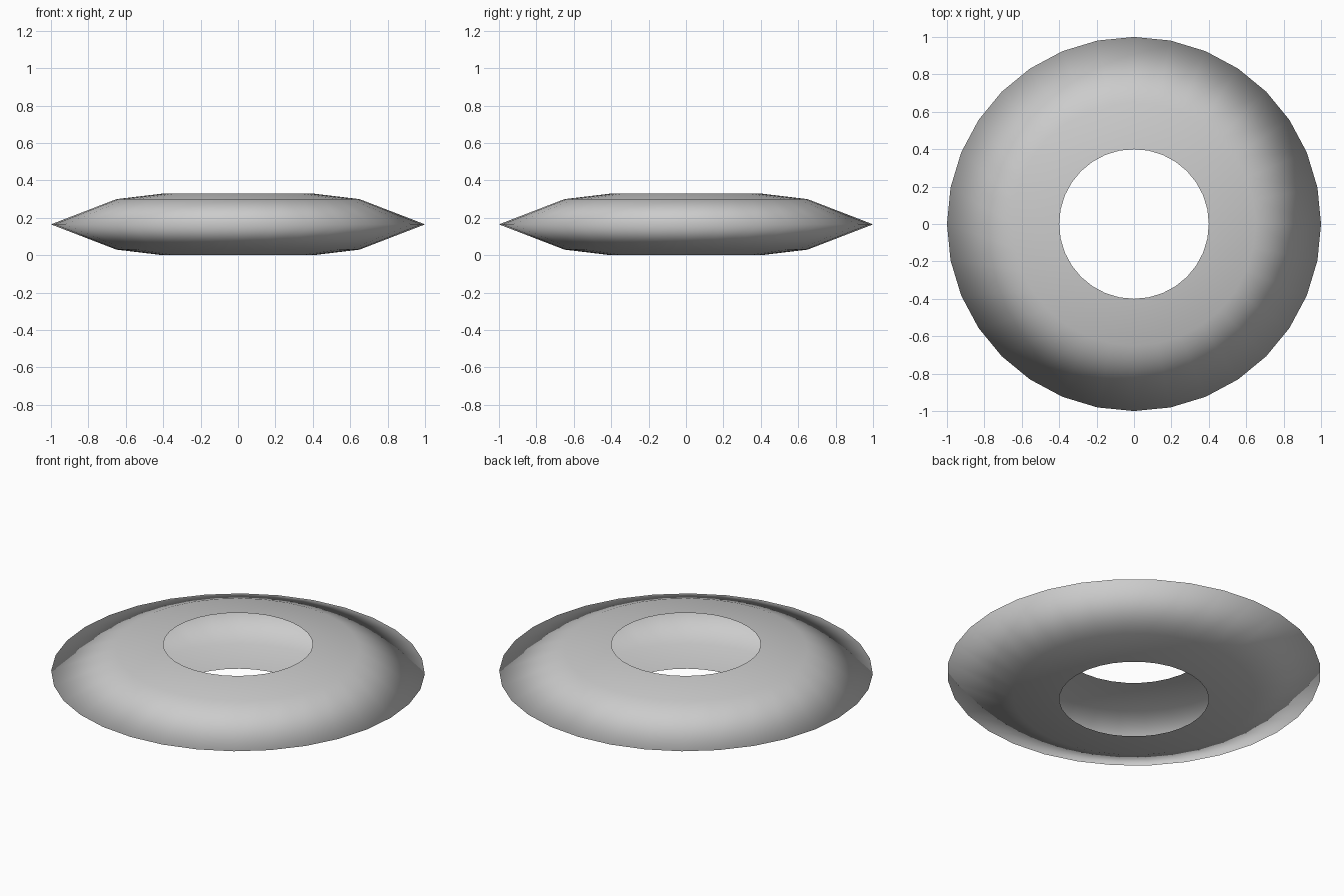
import bpy, bmesh
from math import cos, sin, tau

if "Cube" in bpy.data.objects:
    bpy.data.objects.remove(bpy.data.objects["Cube"])

SIDES = 32
# Open half-section (radius, height): lower rim, around the sharp outer edge, upper rim
PROFILE = [(0.40, 0.0), (0.65, 0.03), (1.0, 0.165), (0.65, 0.30), (0.40, 0.33)]

# Hollow ring shell, open towards the hole
bm = bmesh.new()
rings = [[bm.verts.new((r * cos(tau * i / SIDES), r * sin(tau * i / SIDES), z))
          for i in range(SIDES)] for r, z in PROFILE]
for low, high in zip(rings, rings[1:]):
    for i in range(SIDES):
        j = (i + 1) % SIDES
        face = bm.faces.new((low[i], low[j], high[j], high[i]))
        face.smooth = True

mesh = bpy.data.meshes.new("ring_shell")
bm.to_mesh(mesh)
bm.free()
bpy.context.collection.objects.link(bpy.data.objects.new("ring_shell", mesh))
